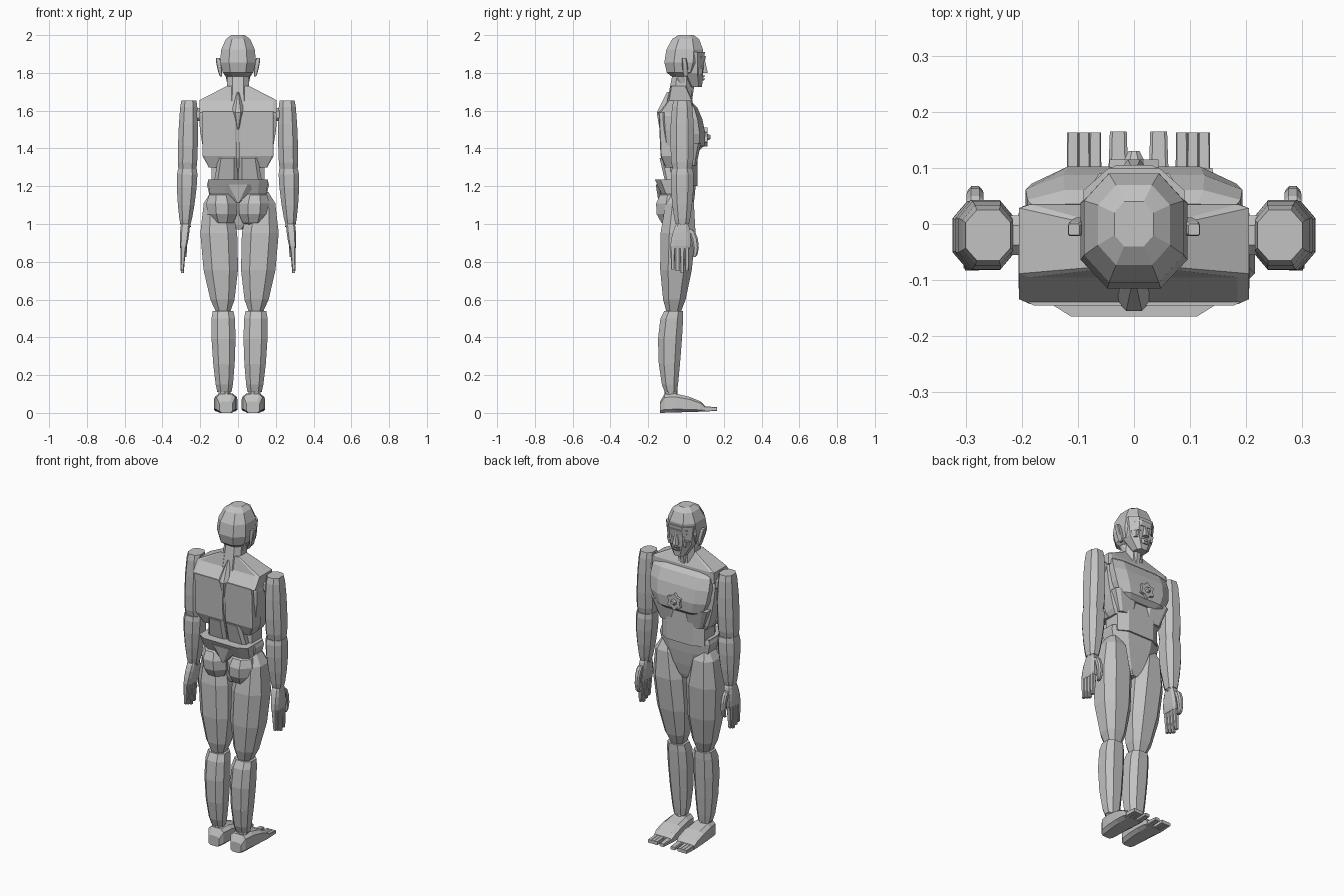
import bpy, bmesh, math
from mathutils import Vector

cube = bpy.data.objects.get("Cube")
if cube:
    bpy.data.objects.remove(cube)

grey = bpy.data.materials.new("plain_grey")
grey.use_nodes = True
grey.diffuse_color = (.54, .54, .54, 1)
grey.node_tree.nodes["Principled BSDF"].inputs["Base Color"].default_value = grey.diffuse_color


def finish(name, bm, mirror):
    """Turn a bmesh into an object, flipped across x = mirror if given."""
    if mirror is not None:
        for vert in bm.verts:
            vert.co.x = mirror + mirror - vert.co.x
    bmesh.ops.recalc_face_normals(bm, faces=bm.faces)
    mesh = bpy.data.meshes.new(name)
    bm.to_mesh(mesh)
    bm.free()
    mesh.materials.append(grey)
    bpy.context.collection.objects.link(bpy.data.objects.new(name, mesh))


def skin(bm, rings):
    """Bridge a stack of closed rings and cap both ends."""
    rings = [[bm.verts.new(co) for co in ring] for ring in rings]
    for low, high in zip(rings, rings[1:]):
        for i in range(len(low)):
            bm.faces.new((low[i - 1], low[i], high[i], high[i - 1]))
    bm.faces.new(rings[0])
    bm.faces.new(rings[-1])


def limb(name, start, end, base, tip, swell=None, chamfer=.5, bow=0, rise=1, mirror=None):
    """Chamfered bar from start to end; swell fattens and bow bends its middle."""
    start, end, base, tip = Vector(start), Vector(end), Vector(base), Vector(tip)
    axis = max(range(3), key=lambda k: abs(end[k] - start[k]))
    across, up = [k for k in range(3) if k != axis]
    inner = 1 - chamfer
    corners = [(1, -inner), (1, inner), (inner, 1), (-inner, 1),
               (-1, inner), (-1, -inner), (-inner, -1), (inner, -1)]
    steps = 5 if swell else 1
    rings = []
    for i in range(steps + 1):
        t = (1 - math.cos(math.pi * i / steps)) / 2
        bulge = math.sqrt(max(0, math.sin(math.pi * t ** rise)))
        centre = start.lerp(end, t)
        centre[up] += bow * bulge
        size = base.lerp(tip, t) + Vector(swell or (0, 0)) * bulge
        ring = []
        for u, v in corners:
            co = centre.copy()
            co[across] += u * size.x / 2
            co[up] += v * size.y / 2
            ring.append(co)
        rings.append(ring)
    bm = bmesh.new()
    skin(bm, rings)
    finish(name, bm, mirror)


def star(name, centre, points, outer, inner, depth):
    """Star-shaped plate facing along y."""
    rings = []
    for y in (-depth / 2, depth / 2):
        ring = []
        for i in range(points * 2):
            angle = math.pi * i / points
            r = inner if i % 2 else outer
            ring.append(Vector(centre) + Vector((r * math.sin(angle), y, r * math.cos(angle))))
        rings.append(ring)
    bm = bmesh.new()
    skin(bm, rings)
    finish(name, bm, None)


def ball(name, centre, radius, mirror=None):
    bm = bmesh.new()
    bmesh.ops.create_icosphere(bm, subdivisions=1, radius=radius)
    bmesh.ops.translate(bm, verts=bm.verts, vec=centre)
    finish(name, bm, mirror)


def pair(build, name, *args, plane=0, **options):
    build("left_" + name, *args, **options)
    build("right_" + name, *args, mirror=plane, **options)


# Joints of the left limbs; the legs mirror about their own plane
shoulder, elbow, wrist = (.26, -.02, 1.655), (.268, -.02, 1.29), (.278, -.02, 1)
knuckles = (.29, -.03, .87)
hip, knee, ankle = (.13, -.03, 1.17), (.095, -.065, .54), (.088, -.08, .11)
leg_plane = .008

# Head
limb("skull", start=(0, -.02, 1.78), end=(0, 0, 2), base=(.11, .11), tip=(.07, .08),
     swell=(.1, .11), chamfer=.5)
limb("jaw", start=(0, .05, 1.725), end=(0, .03, 1.8), base=(.07, .07), tip=(.155, .12))
limb("face", start=(0, .03, 1.8), end=(0, .02, 1.91), base=(.155, .12), tip=(.18, .16))
limb("brow", start=(0, .06, 1.86), end=(0, .06, 1.89), base=(.12, .08), tip=(.13, .09))
limb("nose", start=(0, .09, 1.8), end=(0, .08, 1.87), base=(.036, .05), tip=(.014, .04), chamfer=.4)
for lip, z in (("lower_lip", 1.76), ("upper_lip", 1.775)):
    limb(lip, start=(0, .08, z), end=(0, .08, z + .01), base=(.04, .03), tip=(.05, .04))
pair(limb, "eye", start=(.036, .08, 1.83), end=(.036, .08, 1.85), base=(.03, .03), tip=(.03, .03))
pair(limb, "cheek", start=(.05, .05, 1.79), end=(.05, .05, 1.825), base=(.03, .07), tip=(.05, .08))
pair(limb, "ear", start=(.09, 0, 1.78), end=(.107, -.01, 1.88), base=(.01, .02), tip=(.02, .02),
     swell=(.01, .01), chamfer=.3)

# Neck
limb("neck", start=(0, -.04, 1.6), end=(0, -.02, 1.8), base=(.13, .14), tip=(.11, .1))
limb("throat", start=(0, .01, 1.64), end=(0, .02, 1.74), base=(.04, .04), tip=(.05, .05))
pair(limb, "neck_cord", start=(.02, .02, 1.62), end=(.055, -.03, 1.78), base=(.02, .03), tip=(.02, .04))

# Shoulders and trunk
limb("shoulder_yoke", start=(0, -.053, 1.59), end=(0, -.03, 1.655), base=(.41, .18), tip=(.41, .13),
     chamfer=.1)
limb("shoulder_slope", start=(0, -.03, 1.655), end=(0, -.04, 1.73), base=(.41, .13), tip=(.12, .08),
     chamfer=.1)
limb("trunk", start=(0, -.03, 1.3), end=(0, -.05, 1.6), base=(.3, .14), tip=(.4, .17),
     swell=(.04, .02), chamfer=.25)
pair(limb, "upper_back", start=(.098, -.09, 1.36), end=(.098, -.1, 1.595), base=(.18, .09),
     tip=(.18, .09), chamfer=.1)
pair(limb, "side_back", start=(.08, -.07, 1.3), end=(.098, -.09, 1.36), base=(.15, .08),
     tip=(.18, .09), chamfer=.1)
pair(limb, "lower_back", start=(.065, -.07, 1.22), end=(.055, -.09, 1.35), base=(.125, .08),
     tip=(.1, .1), chamfer=.3)
limb("spine_plate_bottom", start=(0, -.12, 1.5), end=(0, -.12, 1.59), base=(.01, .04), tip=(.07, .07),
     chamfer=.6)
limb("spine_plate_top", start=(0, -.12, 1.59), end=(0, -.08, 1.7), base=(.07, .07), tip=(.01, .04),
     chamfer=.6)

# Chest
limb("chest_plate", start=(0, .02, 1.39), end=(0, .01, 1.64), base=(.25, .1), tip=(.35, .05),
     swell=(.08, .09), chamfer=.35, rise=.8)
pair(limb, "rib_panel", start=(.09, .02, 1.31), end=(.11, .03, 1.43), base=(.1, .07), tip=(.15, .1),
     chamfer=.3)
star("boss_base", centre=(0, .09, 1.46), points=6, outer=.05, inner=.036, depth=.05)
limb("boss_dome", start=(0, .09, 1.46), end=(0, .13, 1.46), base=(.06, .06), tip=(.02, .02), chamfer=.6)

# Waist and pelvis
limb("waist", start=(0, -.02, 1.2), end=(0, -.02, 1.4), base=(.28, .16), tip=(.28, .16), chamfer=.4)
limb("pelvis", start=(0, -.03, .97), end=(0, -.03, 1.235), base=(.06, .08), tip=(.31, .16),
     swell=(.08, .02))
limb("belt", start=(0, -.05, 1.16), end=(0, -.065, 1.235), base=(.3, .16), tip=(.32, .2), chamfer=.3)
limb("belt_point", start=(0, -.12, 1.11), end=(0, -.12, 1.21), base=(.01, .05), tip=(.2, .08))
pair(limb, "buttock", start=(.08, -.07, .99), end=(.09, -.07, 1.17), base=(.06, .06), tip=(.08, .08),
     swell=(.095, .11), chamfer=.6)

# Arms
pair(limb, "shoulder_joint", start=(.18, -.02, 1.58), end=(.24, -.02, 1.58), base=(.07, .07), tip=(.07, .07))
pair(limb, "upper_arm", elbow, shoulder, base=(.095, .1), tip=(.08, .09), swell=(.016, .03))
pair(ball, "elbow", elbow, radius=.042)
pair(limb, "forearm", wrist, elbow, base=(.055, .07), tip=(.1, .11), swell=(.02, .025), rise=1.3)
pair(ball, "wrist", wrist, radius=.032)
pair(limb, "palm", knuckles, wrist, base=(.03, .1), tip=(.045, .06), swell=(.01, .02), chamfer=.35)
for i in range(4):
    y = -.07 + i * .025
    pair(limb, f"finger_{i + 1}", start=(.295, y, .74 + .01 * abs(i - 2)), end=(.29, y, .88),
         base=(.016, .019), tip=(.028, .024), chamfer=.3)
pair(limb, "thumb", start=(.283, .04, .825), end=(.283, .02, .97), base=(.018, .018), tip=(.028, .03),
     swell=(.006, .01), bow=.02)

# Legs
pair(limb, "thigh", knee, hip, base=(.08, .08), tip=(.06, .09), swell=(.13, .1), rise=1.3,
     plane=leg_plane)
pair(ball, "knee", knee, radius=.045, plane=leg_plane)
pair(limb, "calf", ankle, knee, base=(.075, .065), tip=(.11, .1), swell=(.03, .04), bow=-.015, rise=1.2,
     plane=leg_plane)
pair(ball, "ankle", ankle, radius=.04, plane=leg_plane)

# Feet
pair(limb, "foot", start=(.08, -.137, .03), end=(.082, .1, .022), base=(.07, .06), tip=(.115, .03),
     swell=(.03, .05), chamfer=.35, bow=.025, rise=.6, plane=leg_plane)
pair(limb, "big_toe", start=(.044, .08, .022), end=(.044, .165, .02), base=(.036, .03), tip=(.03, .018),
     chamfer=.3, plane=leg_plane)
for i in range(3):
    x = .085 + i * .02
    pair(limb, f"toe_{i + 2}", start=(x, .08, .022), end=(x, .163, .02), base=(.022, .03),
         tip=(.02, .02), chamfer=.2, plane=leg_plane)
